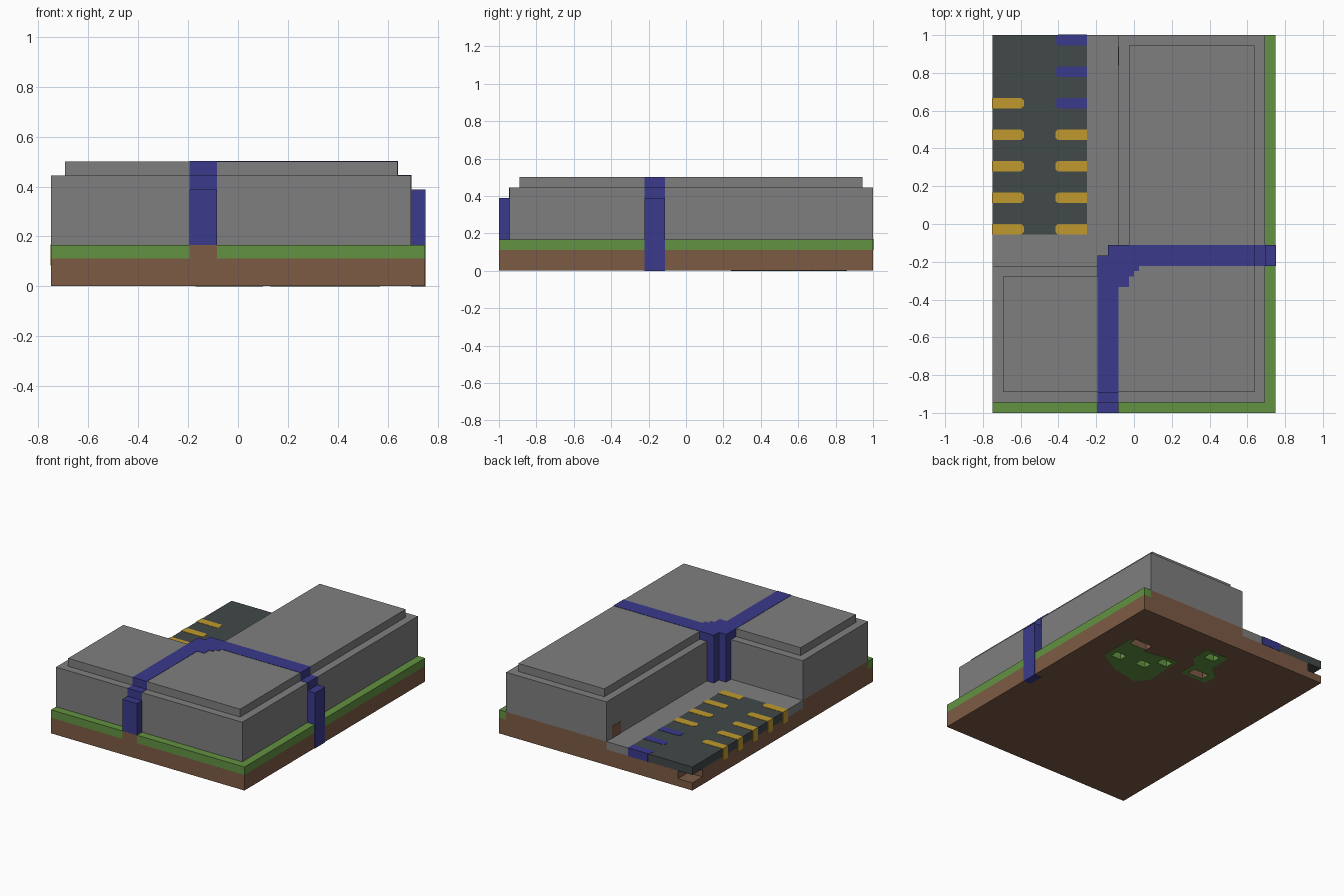
import bpy

cube = bpy.data.objects.get("Cube")
if cube:
    bpy.data.objects.remove(cube, do_unlink=True)

V = 1 / 36      # small grid unit
S = 2 * V       # ledge and border width
PAINT = 0.002   # thickness of painted layers


def material(name, *rgb):
    m = bpy.data.materials.new(name)
    m.use_nodes = True
    colour = (*rgb, 1)
    m.diffuse_color = colour
    m.node_tree.nodes["Principled BSDF"].inputs["Base Color"].default_value = colour
    return m


GREY = material("concrete grey", .212, .212, .212)
GREEN = material("grass green", .124, .287, .054)
BROWN = material("earth brown", .205, .105, .06)
BLUE = material("deep blue", .042, .042, .262)
DARK = material("asphalt", .054, .065, .065)
GOLD = material("marking gold", .527, .323, .027)


def prism(name, outline, z0, z1, *mats):
    """Upright block with the given counter-clockwise plan outline."""
    n = len(outline)
    verts = [(x, y, z) for z in (z0, z1) for x, y in outline]
    faces = [tuple(reversed(range(n))), tuple(range(n, 2 * n))]
    faces += [(i, (i + 1) % n, (i + 1) % n + n, i + n) for i in range(n)]
    mesh = bpy.data.meshes.new(name)
    mesh.from_pydata(verts, [], faces)
    for m in mats:
        mesh.materials.append(m)
    obj = bpy.data.objects.new(name, mesh)
    bpy.context.collection.objects.link(obj)
    return obj


def box(name, x0, x1, y0, y1, z0, z1, *mats):
    return prism(name, [(x0, y0), (x1, y0), (x1, y1), (x0, y1)], z0, z1, *mats)


def cut(targets, cutter):
    cutter.hide_render = True
    for obj in targets:
        mod = obj.modifiers.new("cut", 'BOOLEAN')
        mod.operation = 'DIFFERENCE'
        mod.solver = 'EXACT'
        mod.object = cutter
        bpy.context.view_layer.objects.active = obj
        bpy.ops.object.modifier_apply(modifier=mod.name)
    bpy.data.objects.remove(cutter, do_unlink=True)


# Main levels and plan lines
X, Y = .75, 1
LOW, FLOOR, POST, EAVE, TOP = 4 * V, 6 * V, 14 * V, 16 * V, 18 * V
EAST, SOUTH = X - S, -Y + S            # outer walls
YARD_X, YARD_Y = -3 * V, -8 * V        # inner courtyard corner
BX0, BX1 = -7 * V, YARD_X              # north-south stripe
BY0, BY1 = YARD_Y, -4 * V              # east-west stripe


def l_shape(d):
    """Building plan, inset by d on all sides."""
    return [(-X + d, SOUTH + d), (EAST - d, SOUTH + d), (EAST - d, Y - d),
            (YARD_X + d, Y - d), (YARD_X + d, YARD_Y - d), (-X + d, YARD_Y - d)]


# Ground: earth slab, raised earth under the walls, grass border
base = box("earth_base", -X, X, -Y, Y, PAINT, LOW, BROWN, GREEN)
prism("earth_under_building", l_shape(0), LOW, FLOOR, BROWN)
box("earth_gap_front", BX0, BX1, -Y, SOUTH, LOW, FLOOR, BROWN)
box("grass_front_right", -X, BX0, -Y, SOUTH, LOW, FLOOR, GREEN)
box("grass_front_left", BX1, X, -Y, SOUTH, LOW, FLOOR, GREEN)
box("grass_side", EAST, X, SOUTH, Y, LOW, FLOOR, GREEN)

# Underside: grass patches with small pits
patches = [
    prism("underside_patch_large",
          [(.13, .33), (.2, .24), (.4, .28), (.57, .38), (.57, .64), (.46, .68),
           (.4, .58), (.15, .62)], 0, S, GREEN),
    prism("underside_patch_small",
          [(-.17, .52), (.04, .52), (.04, .66), (.1, .72), (.1, .86), (-.08, .86),
           (-.08, .7), (-.17, .62)], 0, S, GREEN),
]
# Patches are thin skins below the slab
for patch in patches:
    for v in patch.data.vertices:
        v.co.z = min(v.co.z, PAINT * 1.5)
pits = [(.47, .63, .07, 0), (-.06, .58, .06, 0), (.49, .43, .04, 1),
        (.3, .45, .04, 1), (.2, .55, .04, 1), (.01, .8, .04, 1)]
for x, y, r, slot in pits:
    cutter = box("pit", x - r, x + r, y - .03, y + .03, -S, S, BROWN, GREEN)
    for f in cutter.data.polygons:
        f.material_index = slot
    cut([base] + patches, cutter)
# Small hollow below the corner of the road
cut([base], box("hollow", -X - S, -X + 4 * V, Y - 4 * V, Y + S, S, LOW + S, BROWN))

# Building: walls and inset roof
prism("walls", l_shape(0), FLOOR, EAVE, GREY)
prism("roof", l_shape(S), EAVE, TOP, GREY)
box("wall_opening", YARD_X - PAINT, YARD_X + V, .84, .94, FLOOR, FLOOR + 3 * V, BROWN)

# Courtyard pavement around the road
ROAD_X, ROAD_Y = -.25, -S
prism("pavement", [(-X, YARD_Y), (YARD_X, YARD_Y), (YARD_X, Y), (ROAD_X, Y),
                   (ROAD_X, ROAD_Y), (-X, ROAD_Y)], LOW, FLOOR, GREY)
box("road", -X, ROAD_X, ROAD_Y, Y, LOW, FLOOR, DARK)

# Road markings on both sides, with clipped inner ends
for i in range(7):
    y0 = ROAD_Y + i / 6
    y1 = y0 + S
    c = V / 2
    if i < 5:
        a, b = -X - PAINT, -X + 6 * V
        prism(f"outer_marking_{i}", [(a, y0), (b - c, y0), (b, y0 + c), (b, y1 - c),
              (b - c, y1), (a, y1)], LOW - V, FLOOR + PAINT, GOLD)
    a, b = ROAD_X - 6 * V, ROAD_X
    end = Y + PAINT if i == 6 else y1
    prism(f"inner_marking_{i}", [(a + c, y0), (b, y0), (b, end), (a + c, end),
          (a, y1 - c), (a, y0 + c)], LOW, FLOOR + PAINT, GOLD if i < 4 else BLUE)

# Outer posts
box("front_post", BX0, BX1, -Y, SOUTH, FLOOR, POST, BLUE)
box("side_post", EAST, X + PAINT, BY0, BY1, 0, POST, BLUE)

# Blue bands running up the walls, over the ledges and across the roof
box("front_band_low", BX0, BX1, SOUTH - PAINT, SOUTH + S, POST, EAVE + PAINT, BLUE)
box("front_band_roof", BX0, BX1, SOUTH + S - PAINT, YARD_Y, EAVE, TOP + PAINT, BLUE)
box("side_band_low", EAST - S, EAST + PAINT, BY0, BY1, POST, EAVE + PAINT, BLUE)
box("side_band_roof", YARD_X, EAST - S + PAINT, BY0, BY1, EAVE, TOP + PAINT, BLUE)
prism("band_corner_fill", [(BX1, -12 * V), (-V, -12 * V), (-V, -10 * V), (0, -10 * V),
      (0, -9 * V), (V, -9 * V), (V, BY0), (BX1, BY0)], EAVE, TOP + PAINT, BLUE)

# Courtyard corner: twin columns under a stepped cap
box("column_a", BX0, BX0 + S, BY0, BY0 + S, FLOOR, EAVE, BLUE)
box("column_b", BX1 - S, BX1, BY1 - S, BY1, FLOOR, EAVE, BLUE)
box("column_core", BX1 - S, BX1, BY0, BY0 + S, FLOOR, EAVE, BLUE)
prism("column_cap", [(BX0, BY0), (BX1, BY0), (BX1, BY1), (BX1 - S, BY1),
      (BX1 - S, BY0 + S), (BX0, BY0 + S)], EAVE, TOP + PAINT, BLUE)
